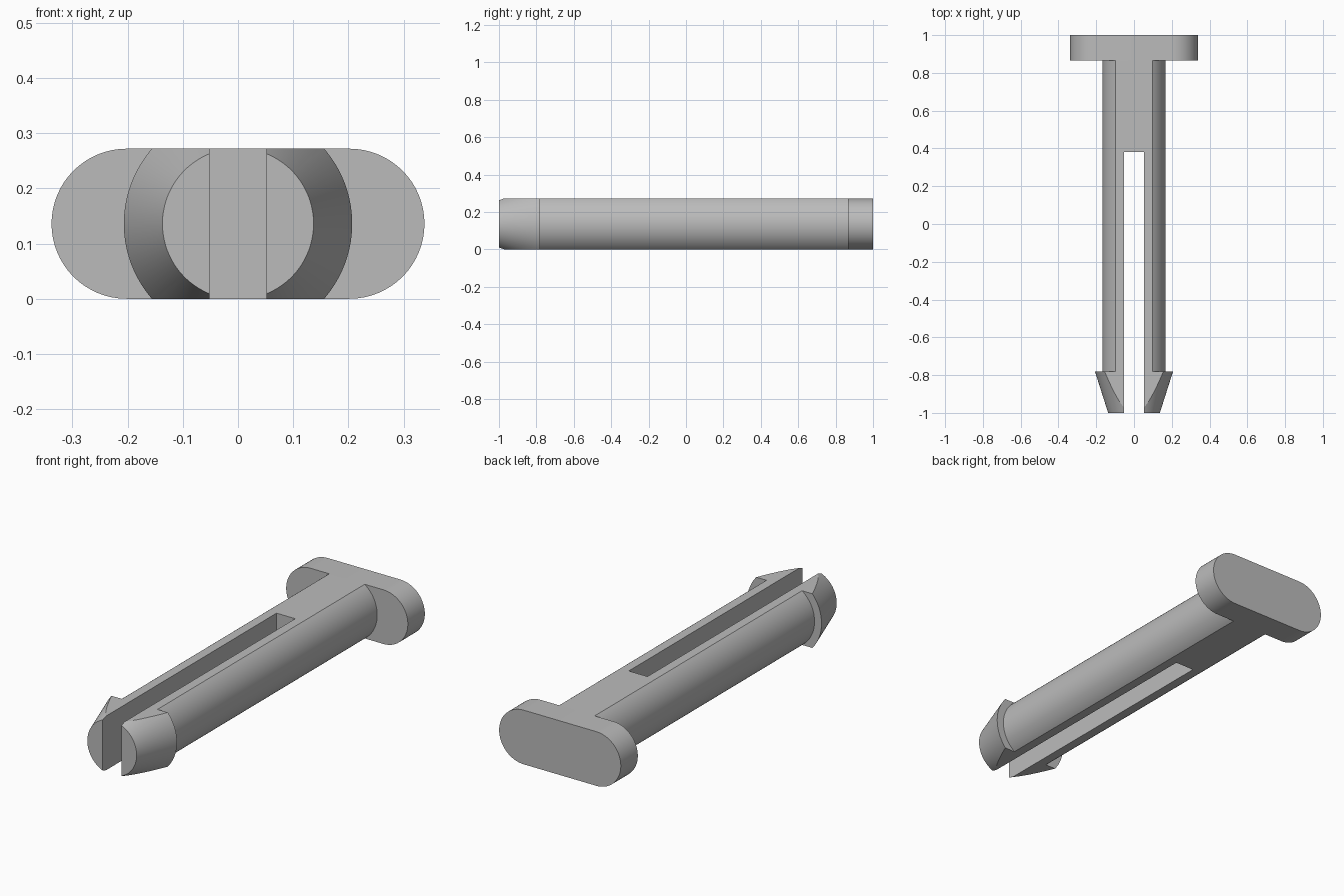
import bpy, bmesh, math
from mathutils import Vector

cube = bpy.data.objects.get("Cube")
if cube:
    bpy.data.objects.remove(cube, do_unlink=True)

HALF = 0.136          # half thickness of the whole pin
HEAD_FRONT = 0.865
SLOT_END = 0.38
SLOT_HALF = 0.052

grey = bpy.data.materials.new("plain grey")
grey.use_nodes = True
colour = (0.5, 0.5, 0.5, 1)
grey.diffuse_color = colour
grey.node_tree.nodes["Principled BSDF"].inputs["Base Color"].default_value = colour


def make_object(name, bm):
    bmesh.ops.recalc_face_normals(bm, faces=bm.faces)
    mesh = bpy.data.meshes.new(name)
    bm.to_mesh(mesh)
    bm.free()
    mesh.materials.append(grey)
    obj = bpy.data.objects.new(name, mesh)
    bpy.context.collection.objects.link(obj)
    return obj


def select_only(obj):
    bpy.ops.object.select_all(action="DESELECT")
    obj.select_set(True)
    bpy.context.view_layer.objects.active = obj


def cut(bm, point, normal):
    """Remove everything past the plane and close the opening."""
    result = bmesh.ops.bisect_plane(
        bm, geom=bm.verts[:] + bm.edges[:] + bm.faces[:],
        plane_co=point, plane_no=normal, clear_outer=True)
    edges = [e for e in result["geom_cut"] if isinstance(e, bmesh.types.BMEdge)]
    bmesh.ops.holes_fill(bm, edges=edges, sides=0)


def lathe(profile, segments=96):
    """Closed solid of revolution about the y axis from (radius, y) pairs."""
    bm = bmesh.new()
    rings = []
    for radius, y in profile:
        angles = [math.tau * (i + 0.5) / segments for i in range(segments)]
        rings.append([bm.verts.new((radius * math.cos(a), y, HALF + radius * math.sin(a)))
                      for a in angles])
    for a, b in zip(rings, rings[1:]):
        for i in range(segments):
            j = (i + 1) % segments
            bm.faces.new((a[i], a[j], b[j], b[i]))
    bm.faces.new(rings[0])
    bm.faces.new(rings[-1])
    bmesh.ops.recalc_face_normals(bm, faces=bm.faces)
    return bm


# Shaft with barbed tip, flattened above and below
bm = lathe([(0.137, -1), (0.207, -0.78), (0.168, -0.78), (0.168, HEAD_FRONT)])
cut(bm, Vector((0, 0, 2 * HALF)), Vector((0, 0, 1)))
cut(bm, Vector((0, 0, 0)), Vector((0, 0, -1)))
shaft = make_object("split_shaft", bm)

# Slot that splits the shaft into two legs
bm = bmesh.new()
bmesh.ops.create_cube(bm, size=1)
slot_start = -1.2
bmesh.ops.scale(bm, vec=(2 * SLOT_HALF, SLOT_END - slot_start, 1), verts=bm.verts)
bmesh.ops.translate(bm, vec=(0, (SLOT_END + slot_start) / 2, HALF), verts=bm.verts)
slot = make_object("slot_cutter", bm)
slot.hide_render = True
select_only(shaft)
mod = shaft.modifiers.new("slot", "BOOLEAN")
mod.operation = "DIFFERENCE"
mod.solver = "EXACT"
mod.object = slot
bpy.ops.object.modifier_apply(modifier=mod.name)
bpy.data.objects.remove(slot, do_unlink=True)

# Head: rounded bar across the back end
bm = bmesh.new()
outline = []
for side in (1, -1):
    for i in range(33):
        a = math.pi * (i / 32 - 0.5)
        outline.append(bm.verts.new((side * (0.202 + HALF * math.cos(a)), HEAD_FRONT,
                                     HALF + side * HALF * math.sin(a))))
face = bm.faces.new(outline)
extruded = bmesh.ops.extrude_face_region(bm, geom=[face], use_keep_orig=True)["geom"]
bmesh.ops.translate(bm, vec=(0, 1 - HEAD_FRONT, 0),
                    verts=[v for v in extruded if isinstance(v, bmesh.types.BMVert)])
head = make_object("head", bm)

for obj in (shaft, head):
    select_only(obj)
    bpy.ops.object.shade_smooth_by_angle(angle=math.radians(18))
